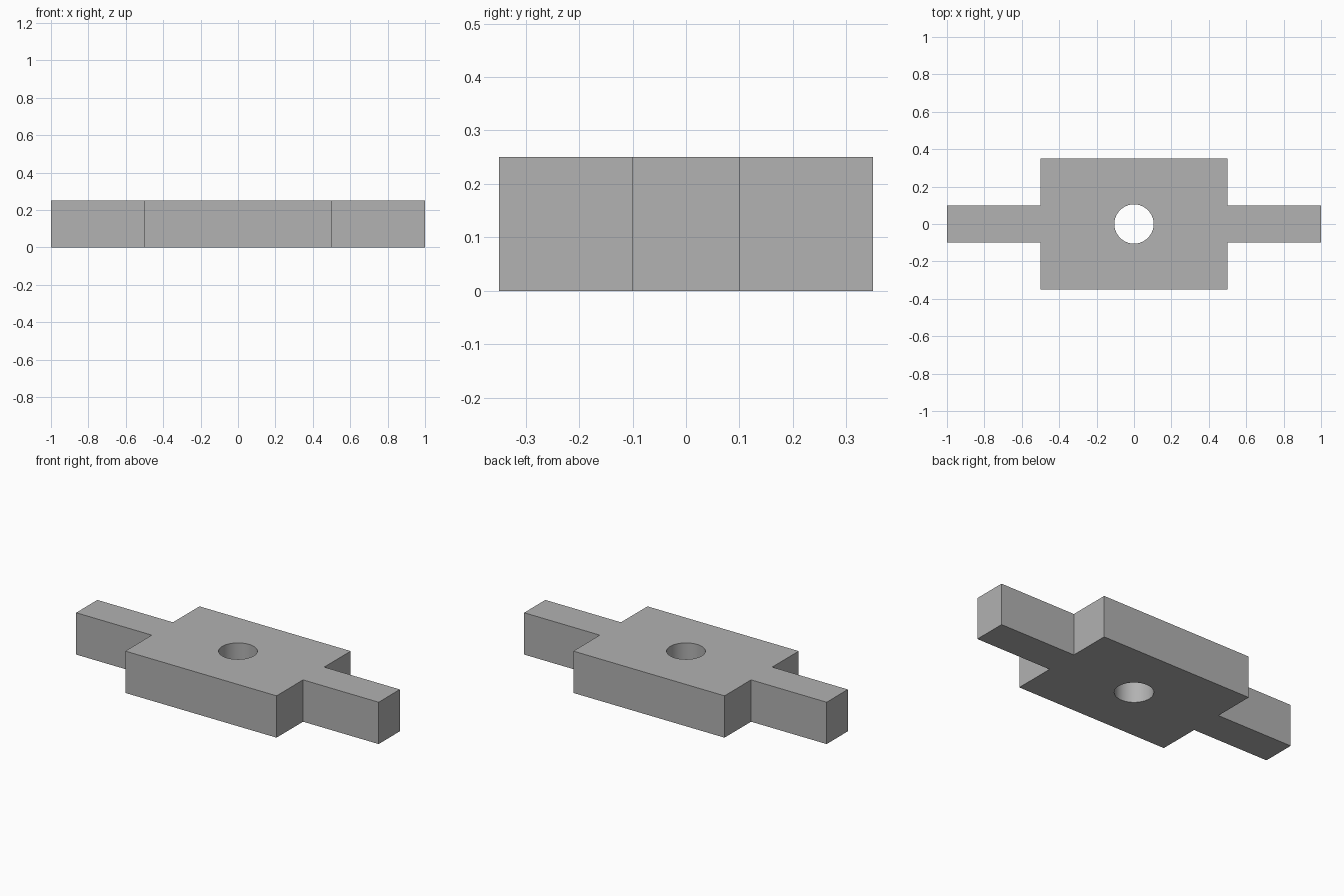
import bpy
import bmesh

if "Cube" in bpy.data.objects:
    bpy.data.objects.remove(bpy.data.objects["Cube"], do_unlink=True)

HEIGHT = 0.25
BODY_X, BODY_Y = 0.5, 0.355
ARM_X, ARM_Y = 1.0, 0.1
HOLE_RADIUS = 0.105
BODY_Y = 0.35

# Plain grey material
grey = bpy.data.materials.new("plain grey")
grey.use_nodes = True
colour = (0.445, 0.445, 0.445, 1)
grey.diffuse_color = colour
grey.node_tree.nodes["Principled BSDF"].inputs["Base Color"].default_value = colour

# Block with two arms: quarter outline mirrored, then extruded upwards
quarter = [(ARM_X, ARM_Y), (BODY_X, ARM_Y), (BODY_X, BODY_Y)]
right_half = [(x, -y) for x, y in reversed(quarter)] + quarter
outline = right_half + [(-x, -y) for x, y in right_half]

bm = bmesh.new()
base = bm.faces.new([bm.verts.new((x, y, 0)) for x, y in outline])
top = bmesh.ops.extrude_face_region(bm, geom=[base])["geom"]
bmesh.ops.translate(bm, vec=(0, 0, HEIGHT),
                    verts=[v for v in top if isinstance(v, bmesh.types.BMVert)])
bmesh.ops.recalc_face_normals(bm, faces=bm.faces)
mesh = bpy.data.meshes.new("block_with_arms")
bm.to_mesh(mesh)
bm.free()
mesh.materials.append(grey)
block = bpy.data.objects.new("block_with_arms", mesh)
bpy.context.collection.objects.link(block)

# Round hole through the middle
bpy.ops.mesh.primitive_cylinder_add(vertices=64, radius=HOLE_RADIUS,
                                    depth=HEIGHT * 2, location=(0, 0, HEIGHT / 2))
cutter = bpy.context.object
cutter.name = "hole_cutter"
cutter.data.materials.append(grey)
cut = block.modifiers.new("centre_hole", 'BOOLEAN')
cut.operation = 'DIFFERENCE'
cut.solver = 'EXACT'
cut.object = cutter

bpy.ops.object.select_all(action='DESELECT')
block.select_set(True)
bpy.context.view_layer.objects.active = block
bpy.ops.object.modifier_apply(modifier=cut.name)
bpy.data.objects.remove(cutter, do_unlink=True)
bpy.ops.object.shade_smooth_by_angle()
